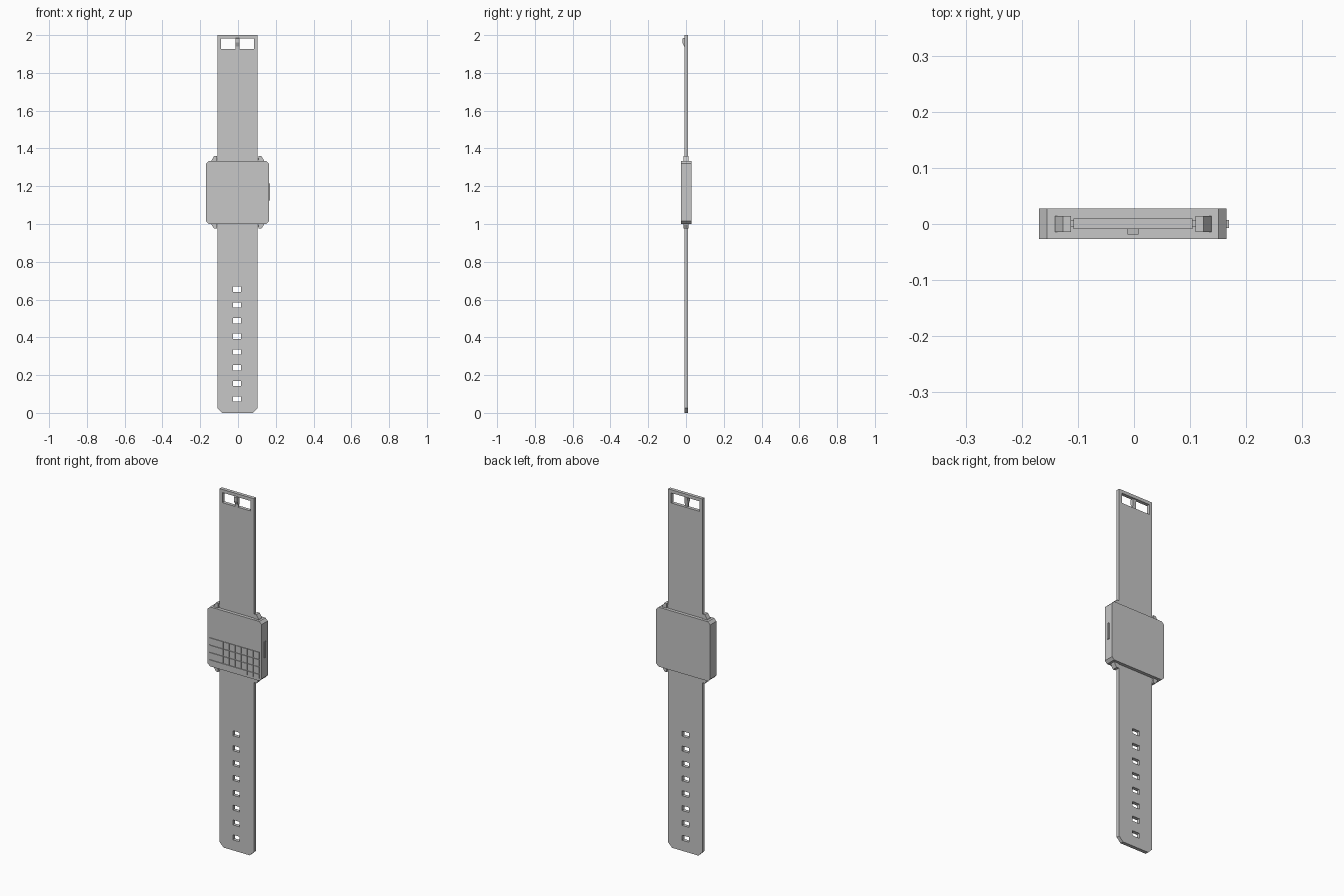
import bpy, bmesh

if "Cube" in bpy.data.objects:
    bpy.data.objects.remove(bpy.data.objects["Cube"])

grey = bpy.data.materials.new("plain grey")
grey.diffuse_color = (0.57, 0.57, 0.57, 1)
grey.use_nodes = True
grey.node_tree.nodes["Principled BSDF"].inputs["Base Color"].default_value = grey.diffuse_color


def add_mesh(name, bm):
    bmesh.ops.recalc_face_normals(bm, faces=bm.faces)
    me = bpy.data.meshes.new(name)
    bm.to_mesh(me)
    bm.free()
    me.materials.append(grey)
    ob = bpy.data.objects.new(name, me)
    bpy.context.collection.objects.link(ob)
    return ob


def extrude(bm, points, offset):
    """Close a flat outline and extrude it into a solid."""
    face = bm.faces.new([bm.verts.new(p) for p in points])
    ext = bmesh.ops.extrude_face_region(bm, geom=[face])
    verts = [g for g in ext["geom"] if isinstance(g, bmesh.types.BMVert)]
    bmesh.ops.translate(bm, verts=verts, vec=offset)


def plate(name, outline, y0, y1):
    bm = bmesh.new()
    extrude(bm, [(x, y0, z) for x, z in outline], (0, y1 - y0, 0))
    return add_mesh(name, bm)


def rect(x0, x1, z0, z1):
    return [(x0, z0), (x1, z0), (x1, z1), (x0, z1)]


def cut(ob, rects, y0, y1):
    """Cut non-overlapping rectangular pockets out of a part."""
    bm = bmesh.new()
    for r in rects:
        extrude(bm, [(x, y0, z) for x, z in rect(*r)], (0, y1 - y0, 0))
    cutter = add_mesh("cutter", bm)
    cutter.hide_render = True
    mod = ob.modifiers.new("cut", 'BOOLEAN')
    mod.operation, mod.solver, mod.object = 'DIFFERENCE', 'EXACT', cutter
    bpy.context.view_layer.objects.active = ob
    bpy.ops.object.modifier_apply(modifier=mod.name)
    bpy.data.objects.remove(cutter)


# Case with chamfered corners
L, R, B, T, C = -0.169, 0.1645, 1.001, 1.333, 0.014
case = plate("watch_case", [(L + C, B), (R - C, B), (R, B + C), (R, T - C),
                            (R - C, T), (L + C, T), (L, T - C), (L, B + C)],
             -0.027, 0.028)

# Keypad grooves: four long rows, then the columns between them
rows = [1.161 - 0.041 * i for i in range(4)]
cut(case, [(-0.157, 0.152, z - 0.0018, z + 0.0018) for z in rows], -0.04, -0.023)
columns = [-0.072 + 0.037 * i for i in range(7)]
cut(case, [(x - 0.0018, x + 0.0018, 1.013 if i > 3 else rows[3], rows[0])
           for i, x in enumerate(columns)], -0.04, -0.0232)

# Side button
plate("side_button", rect(0.16, 0.169, 1.125, 1.215), -0.007, 0.007)

# Lower strap with clipped tip and adjustment holes
SL, SR, Y0, Y1 = -0.108, 0.104, -0.009, 0.010
lower = plate("lower_strap", [(SL + 0.025, 0), (SR - 0.025, 0), (SR, 0.025),
                              (SR, 1.003), (SL, 1.003), (SL, 0.025)], Y0, Y1)
cut(lower, [(-0.026, 0.017, z - 0.014, z + 0.014)
            for z in (0.073 + 0.0831 * i for i in range(8))], -0.05, 0.05)

# Upper strap with buckle opening
upper = plate("upper_strap", rect(SL, SR, 1.331, 2.0), Y0, Y1)
cut(upper, [(-0.09, 0.085, 1.926, 1.982)], -0.05, 0.05)

# Buckle tongue with a tapered lower end
bm = bmesh.new()
extrude(bm, [(-0.012, y, z) for y, z in [
    (0.004, 1.986), (-0.019, 1.983), (-0.019, 1.96), (-0.009, 1.94),
    (-0.008, 1.922), (-0.002, 1.922)]], (0.02, 0, 0))
add_mesh("buckle_tongue", bm)

# Lugs and spring bars at both ends of the case
for end, z0, d in (("upper", T - 0.002, 1), ("lower", B + 0.002, -1)):
    for side, s in (("left", -1), ("right", 1)):
        plate(f"{end}_{side}_lug",
              [(-0.0015 + s * x, z0 + d * z) for x, z in
               ((0.111, 0), (0.140, 0), (0.138, 0.008), (0.125, 0.028), (0.111, 0.028))],
              -0.014, 0.014)
    plate(f"{end}_spring_bar", rect(-0.117, 0.114, z0 + d * 0.013 - 0.005,
                                    z0 + d * 0.013 + 0.005), -0.005, 0.007)
